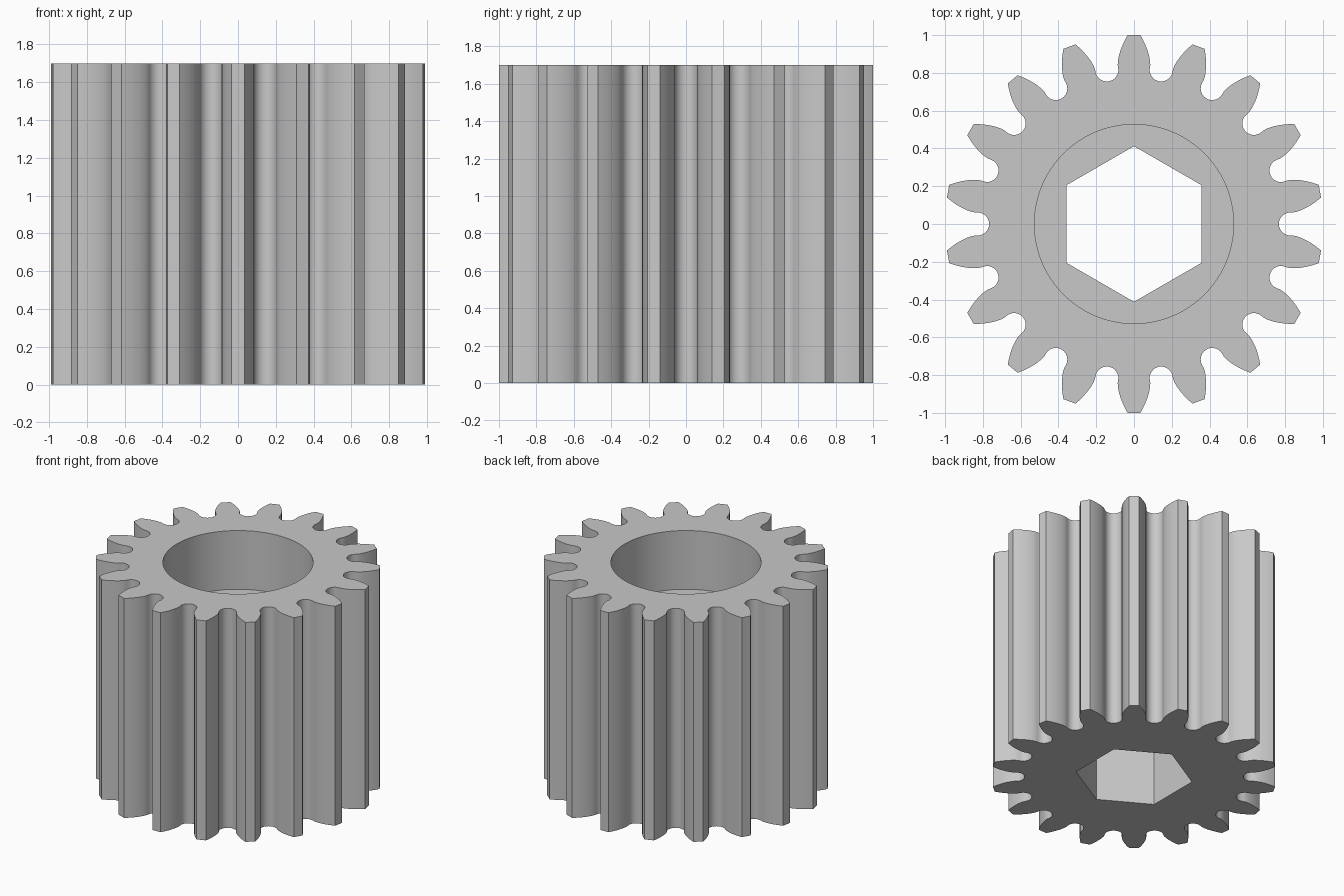
import bpy
import bmesh
from math import pi, cos, sin, tan, acos, radians

if "Cube" in bpy.data.objects:
    bpy.data.objects.remove(bpy.data.objects["Cube"], do_unlink=True)

TEETH = 18
HEIGHT = 1.70
TIP_R, PITCH_R, ROOT_R = 1.0, 0.9, 0.767
BASE_R = PITCH_R * cos(radians(20))
BORE_R, BORE_FLOOR = 0.527, 1.245
HEX_R = 0.412

grey = bpy.data.materials.new("plain grey")
grey.use_nodes = True
colour = (0.58, 0.58, 0.58, 1)
grey.diffuse_color = colour
grey.node_tree.nodes["Principled BSDF"].inputs["Base Color"].default_value = colour


def polar(r, a):
    return (r * cos(a), r * sin(a))


def ring(r, n):
    """Regular polygon with a corner on +y."""
    return [polar(r, pi / 2 + 2 * pi * i / n) for i in range(n)]


def prism(name, outline, z0, z1):
    """Extrude a closed outline between two heights."""
    bm = bmesh.new()
    base = bm.faces.new([bm.verts.new((x, y, z0)) for x, y in outline])
    out = bmesh.ops.extrude_face_region(bm, geom=[base])
    for v in out["geom"]:
        if isinstance(v, bmesh.types.BMVert):
            v.co.z = z1
    bmesh.ops.recalc_face_normals(bm, faces=bm.faces)
    mesh = bpy.data.meshes.new(name)
    bm.to_mesh(mesh)
    bm.free()
    mesh.materials.append(grey)
    obj = bpy.data.objects.new(name, mesh)
    bpy.context.collection.objects.link(obj)
    return obj


def involute(r):
    a = acos(min(1, BASE_R / r))
    return tan(a) - a


def half_angle(r):
    """Half the angle a tooth covers at radius r."""
    return pi / (2 * TEETH) + involute(PITCH_R) - involute(r)


# Tooth flanks follow an involute, with a round fillet between teeth
flank = [BASE_R + (TIP_R - BASE_R) * i / 8 for i in range(9)]
gap_half = BASE_R * sin(pi / TEETH - half_angle(BASE_R))
fillet_r = gap_half
fillet_x = ROOT_R + fillet_r
outline = []
for t in range(TEETH):
    mid = pi / 2 + 2 * pi * t / TEETH
    outline += [polar(r, mid - half_angle(r)) for r in flank]
    outline += [polar(r, mid + half_angle(r)) for r in reversed(flank)]
    gap = mid + pi / TEETH
    for i in range(13):
        a = -pi / 2 - pi * i / 12
        x, y = fillet_x + fillet_r * cos(a), fillet_r * sin(a)
        outline.append((x * cos(gap) - y * sin(gap), x * sin(gap) + y * cos(gap)))

gear = prism("gear_body", outline, 0, HEIGHT)

# Round counterbore from the top, hexagonal hole through the rest
cutters = [
    prism("bore_cutter", ring(BORE_R, 96), BORE_FLOOR, HEIGHT + 0.2),
    prism("hex_cutter", ring(HEX_R, 6), -0.2, BORE_FLOOR + 0.1),
]
bpy.context.view_layer.objects.active = gear
for cutter in cutters:
    cutter.hide_render = True
    mod = gear.modifiers.new(cutter.name, "BOOLEAN")
    mod.operation = "DIFFERENCE"
    mod.solver = "EXACT"
    mod.object = cutter
    bpy.ops.object.modifier_apply(modifier=mod.name)
    bpy.data.objects.remove(cutter, do_unlink=True)

bpy.ops.object.select_all(action="DESELECT")
gear.select_set(True)
bpy.ops.object.shade_smooth_by_angle(angle=radians(30))
